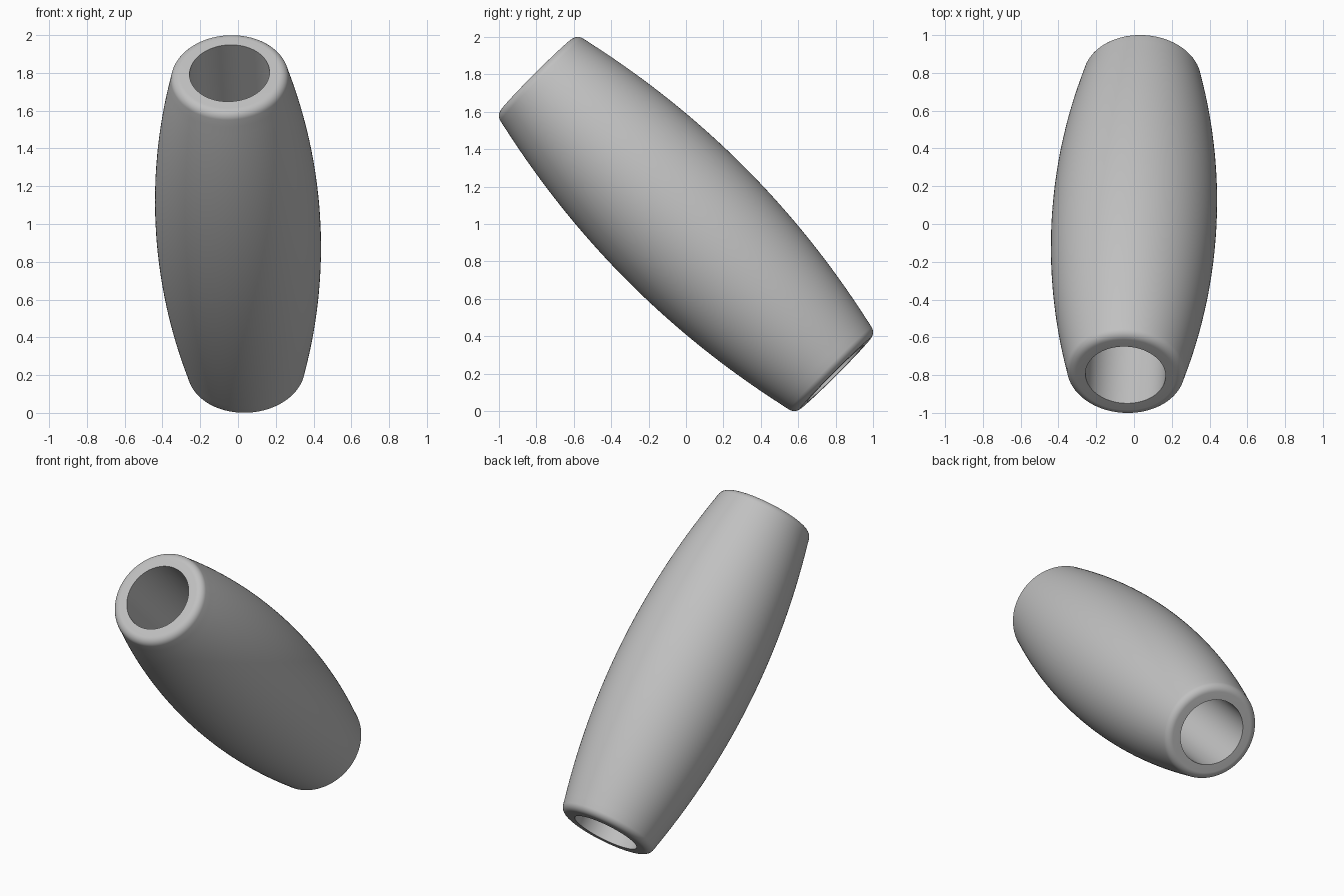
import bpy, bmesh, math
from mathutils import Vector, Matrix

cube = bpy.data.objects.get("Cube")
if cube:
    bpy.data.objects.remove(cube, do_unlink=True)

HALF, BELLY, BULGE = 1.13, 0.436, 0.105   # half length, widest radius, curvature
FILLET, BORE, LIP = 0.05, 0.212, 0.04
SIDES = 128

# Plain grey material
grey = bpy.data.materials.new("plain grey")
grey.use_nodes = True
colour = (0.53, 0.53, 0.53, 1)
grey.diffuse_color = colour
grey.node_tree.nodes["Principled BSDF"].inputs["Base Color"].default_value = colour

# Half profile as (radius, height): bulging wall, rounded rim, flat end, bore
tilt = math.radians(13)
rim_z, rim_r = HALF - FILLET, 0.263
end_z = rim_z + FILLET * math.sin(tilt)
outer = []
for i in range(24):
    z = end_z * i / 24
    outer.append((BELLY - BULGE * z * z, z))
for i in range(11):
    a = tilt + (math.pi / 2 - tilt) * i / 10
    outer.append((rim_r + FILLET * math.cos(a), rim_z + FILLET * math.sin(a)))
upper = outer + [(BORE, HALF), (BORE, HALF - LIP)]
lower = [(r, -z) for r, z in reversed(upper)]
profile = lower[:-1] + upper

# Barrel with a hole right through: lathe the closed profile
bm = bmesh.new()
rings = []
for r, z in profile:
    rings.append([bm.verts.new((r * math.cos(t), r * math.sin(t), z))
                  for t in (2 * math.pi * k / SIDES for k in range(SIDES))])
for a, b in zip(rings, rings[1:] + rings[:1]):
    for k in range(SIDES):
        n = (k + 1) % SIDES
        bm.faces.new((a[k], a[n], b[n], b[k]))
bmesh.ops.recalc_face_normals(bm, faces=bm.faces)

# Lean the axis forward and slightly to one side, resting on the ground
axis = Vector((-0.045, -0.799, 0.799))
turn = axis.to_track_quat('Z', 'Y').to_matrix().to_4x4()
bm.transform(Matrix.Translation((0, 0, 1)) @ turn)

mesh = bpy.data.meshes.new("barrel_bead")
bm.to_mesh(mesh)
bm.free()
mesh.materials.append(grey)
bead = bpy.data.objects.new("barrel_bead", mesh)
bpy.context.collection.objects.link(bead)
bpy.context.view_layer.objects.active = bead
bead.select_set(True)
bpy.ops.object.shade_smooth_by_angle(angle=math.radians(35))
